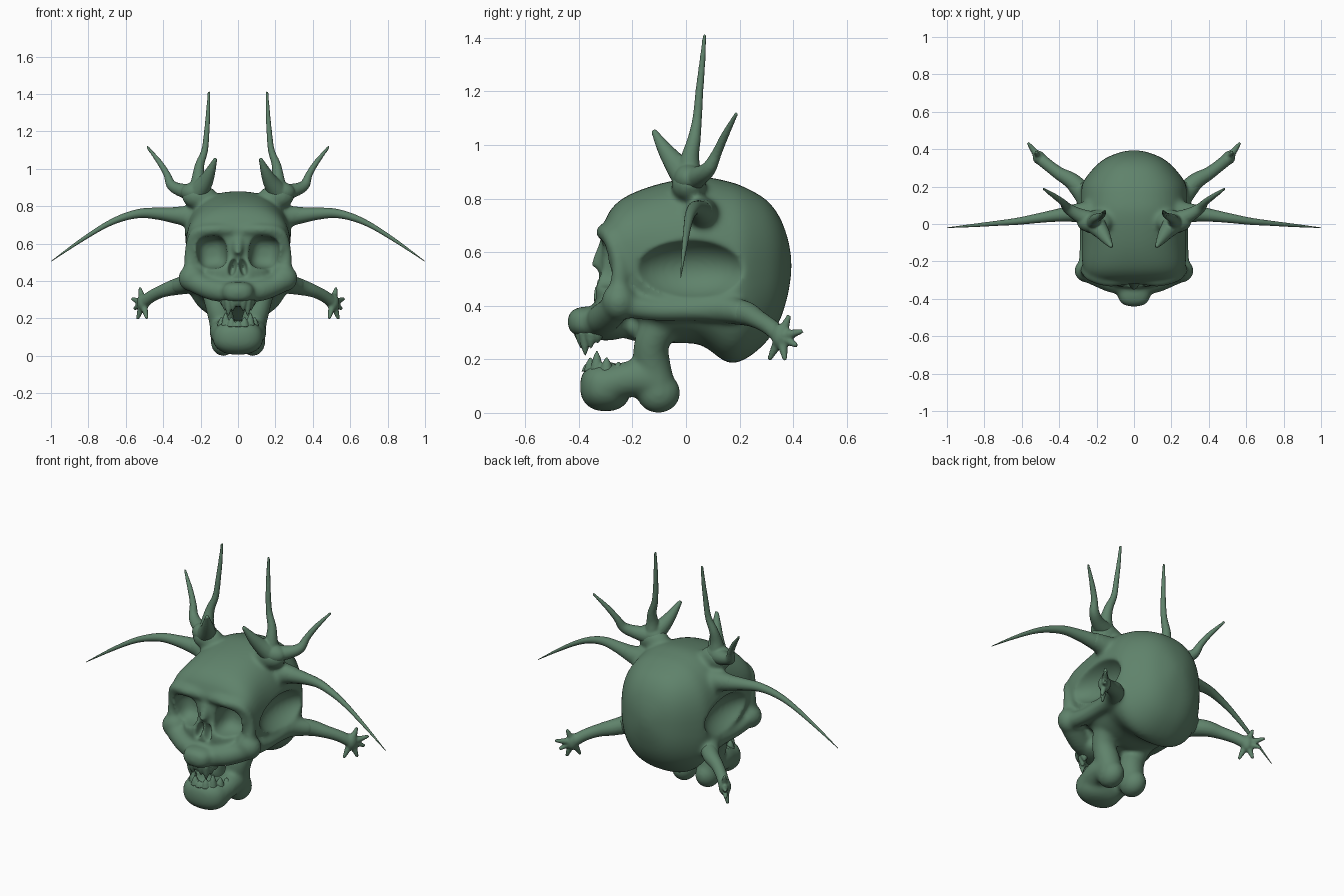
import bpy, bmesh, math
from mathutils import Vector, Matrix

if "Cube" in bpy.data.objects:
    bpy.data.objects.remove(bpy.data.objects["Cube"])

bone = bpy.data.materials.new("bone_green")
bone.diffuse_color = (0.115, 0.225, 0.147, 1)
bone.use_nodes = True
bone.node_tree.nodes["Principled BSDF"].inputs["Base Color"].default_value = bone.diffuse_color


def spline(pts, steps=6):
    """Catmull-Rom interpolation of number tuples."""
    p = [Vector(q) for q in pts]
    p = [p[0] * 2 - p[1]] + p + [p[-1] * 2 - p[-2]]
    out = []
    for i in range(1, len(p) - 2):
        a, b, c, d = p[i - 1:i + 3]
        for k in range(steps):
            t = k / steps
            out.append((b * 2 + (c - a) * t + (a * 2 - b * 5 + c * 4 - d) * t * t
                        + (b * 3 - a - c * 3 + d) * t ** 3) * 0.5)
    return out + [p[-2]]


def skin(bm, rings):
    """Closed surface through a list of equal rings."""
    vs = [[bm.verts.new(c) for c in r] for r in rings]
    n = len(vs[0])
    for a, b in zip(vs, vs[1:]):
        for i in range(n):
            bm.faces.new((a[i], a[(i + 1) % n], b[(i + 1) % n], b[i]))
    bm.faces.new(vs[0][::-1])
    bm.faces.new(vs[-1])


def tube(bm, pts, side=1, n=16):
    """Round limb along (x, y, z, radius) points."""
    q = spline(pts)
    c = [Vector((v[0] * side, v[1], v[2])) for v in q]
    whole = c[-1] - c[0]
    axis = min(range(3), key=lambda i: abs(whole[i]))
    ref = Vector([float(i == axis) for i in range(3)])
    rings = []
    for i, v in enumerate(c):
        t = (c[min(i + 1, len(c) - 1)] - c[max(i - 1, 0)]).normalized()
        u = t.cross(ref).normalized()
        w = t.cross(u)
        r = max(q[i][3], 0.0015)
        rings.append([v + (u * math.cos(k * math.tau / n) + w * math.sin(k * math.tau / n)) * r
                      for k in range(n)])
    skin(bm, rings)


def blob(bm, loc, radii, side=1, power=1.0, tilt=0.0):
    """Ellipsoid; power below 1 makes it boxier."""
    vs = bmesh.ops.create_uvsphere(bm, u_segments=32, v_segments=20, radius=1)["verts"]
    m = (Matrix.Translation((loc[0] * side, loc[1], loc[2]))
         @ Matrix.Rotation(tilt * side, 4, 'Y') @ Matrix.Diagonal((*radii, 1)))
    for v in vs:
        v.co = m @ Vector([math.copysign(abs(x) ** power, x) for x in v.co])


def finish(bm, name):
    bmesh.ops.recalc_face_normals(bm, faces=bm.faces)
    me = bpy.data.meshes.new(name)
    bm.to_mesh(me)
    bm.free()
    me.materials.append(bone)
    me.shade_smooth()
    ob = bpy.data.objects.new(name, me)
    bpy.context.collection.objects.link(ob)
    return ob


def remesh(ob, size):
    m = ob.modifiers.new("fuse", 'REMESH')
    m.mode = 'VOXEL'
    m.voxel_size = size
    m.use_smooth_shade = True


def soften(ob, times):
    m = ob.modifiers.new("soften", 'SMOOTH')
    m.factor = 0.5
    m.iterations = times


# Cranium: sections along y as (y, half width, bottom, top)
bm = bmesh.new()
sections = [(-.31, .20, .53, .70), (-.28, .25, .46, .76), (-.22, .275, .38, .81),
            (-.10, .283, .27, .855), (.05, .29, .255, .88), (.15, .29, .19, .866),
            (.22, .275, .20, .842), (.30, .215, .265, .795), (.35, .155, .345, .73),
            (.38, .085, .44, .65), (.393, .03, .52, .58)]
rings = []
for y, w, lo, hi in spline(sections, 4):
    ring = []
    for k in range(48):
        a = k * math.tau / 48
        c, s = math.cos(a), math.sin(a)
        ring.append((w * math.copysign(abs(c) ** .82, c), y,
                     (lo + hi) / 2 + (hi - lo) / 2 * math.copysign(abs(s) ** .82, s)))
    rings.append(ring)
skin(bm, rings)

# Face middle, muzzle, palate, nose bridge and chin
blob(bm, (0, -.26, .44), (.17, .085, .12))
blob(bm, (0, -.30, .325), (.13, .11, .055))
blob(bm, (0, -.365, .34), (.088, .077, .057), power=.78)
blob(bm, (0, -.16, .32), (.10, .10, .055))
tube(bm, [(0, -.27, .65, .045), (0, -.305, .60, .032), (0, -.338, .54, .022)])
blob(bm, (0, -.30, .098), (.135, .096, .092), power=.85)
for s in (1, -1):
    # Brow and outer eye rim
    tube(bm, [(.0, -.29, .67, .03), (.13, -.305, .675, .031), (.225, -.28, .655, .03),
              (.258, -.25, .56, .028), (.25, -.25, .44, .04)], s)
    # Cheek, its link to the muzzle, and the arch running back
    blob(bm, (.245, -.25, .415), (.074, .065, .072), s)
    tube(bm, [(.255, -.25, .41, .058), (.19, -.28, .375, .058), (.11, -.31, .35, .06),
              (.02, -.33, .345, .05)], s)
    tube(bm, [(.25, -.26, .41, .05), (.25, -.12, .385, .042), (.25, .02, .385, .042),
              (.255, .13, .39, .054), (.33, .225, .37, .043)], s)
    # Lower jaw branch, heel and side
    tube(bm, [(.125, -.06, .38, .08), (.11, -.125, .27, .066), (.085, -.127, .18, .07),
              (.078, -.105, .09, .068)], s)
    blob(bm, (.078, -.103, .075), (.068, .082, .076), s)
    tube(bm, [(.07, -.31, .10, .065), (.085, -.2, .128, .068), (.078, -.11, .12, .07)], s)
    # Roots of the horns
    blob(bm, (.205, .01, .85), (.095, .065, .065), s)
    tube(bm, [(.2, .06, .735, .075), (.29, .06, .748, .055), (.36, .055, .755, .042)], s)
skull = finish(bm, "skull")

# Hollows: eye sockets, nostrils and temples
bm = bmesh.new()
for s in (1, -1):
    blob(bm, (.14, -.335, .553), (.082, .14, .088), s, .7, .1)
    blob(bm, (.028, -.35, .475), (.021, .075, .055), s, 1, -.2)
    blob(bm, (.355, .015, .535), (.165, .225, .122), s)
hollows = finish(bm, "hollow_cutter")
hollows.hide_render = True
hollows.display_type = 'WIRE'

remesh(skull, .011)
cut = skull.modifiers.new("hollows", 'BOOLEAN')
cut.operation = 'DIFFERENCE'
cut.solver = 'EXACT'
cut.object = hollows
remesh(skull, .009)
soften(skull, 12)

# Sweeping side horns
bm = bmesh.new()
for s in (1, -1):
    tube(bm, [(.24, .06, .745, .058), (.32, .057, .75, .046), (.42, .045, .76, .033),
              (.52, .03, .762, .025), (.62, .015, .738, .019), (.72, .005, .692, .014),
              (.85, -.007, .61, .009), (1, -.02, .505, .0015)], s)
finish(bm, "side_horns")

# Three-pronged top horns
bm = bmesh.new()
for s in (1, -1):
    blob(bm, (.225, .01, .875), (.08, .056, .056), s)
    tube(bm, [(.215, .01, .86, .055), (.213, .015, .95, .035), (.205, .03, 1.02, .025),
              (.178, .042, 1.1, .018), (.167, .05, 1.2, .015), (.16, .06, 1.3, .012),
              (.155, .07, 1.415, .007)], s)
    tube(bm, [(.22, .015, .87, .052), (.3, .05, .885, .037), (.355, .085, .912, .028),
              (.38, .115, .97, .019), (.42, .145, 1.035, .015), (.487, .19, 1.12, .007)], s)
    tube(bm, [(.21, .0, .88, .055), (.175, -.04, .93, .042), (.148, -.08, .985, .028),
              (.12, -.122, 1.055, .01)], s)
horns = finish(bm, "top_horns")
remesh(horns, .006)
soften(horns, 4)

# Arms with spread fingers
tips = [(.525, .385, .365), (.568, .435, .305), (.555, .415, .25), (.538, .37, .195), (.487, .31, .198)]
bm = bmesh.new()
palm = Vector((.508, .355, .285))
for s in (1, -1):
    tube(bm, [(.23, .12, .39, .055), (.32, .22, .372, .046), (.40, .27, .348, .035),
              (.46, .315, .32, .032), (*palm, .033)], s)
    blob(bm, palm, (.033, .036, .048), s)
    for t in tips:
        mid = palm.lerp(Vector(t), .6)
        tube(bm, [(*palm, .024), (*mid, .015), (*t, .008)], s)
arms = finish(bm, "arms")
remesh(arms, .006)
soften(arms, 4)

# Short uneven teeth set on two arcs, longest at the canines
for name, rx, ry, y0, root, drop in (("upper_teeth", .078, .075, -.32, .30, -.05),
                                     ("lower_teeth", .10, .13, -.235, .155, .045)):
    bm = bmesh.new()
    for i in range(-4, 5):
        a = i * .36
        x, y = rx * math.sin(a), y0 - ry * math.cos(a)
        h = drop * (1.75 if abs(i) == 2 else 1.2 if i % 2 else .8)
        tube(bm, [(x, y, root, .026), (x, y, root + h * .55, .017), (x, y, root + h, .003)], n=10)
    teeth = finish(bm, name)
    remesh(teeth, .005)
    soften(teeth, 3)
